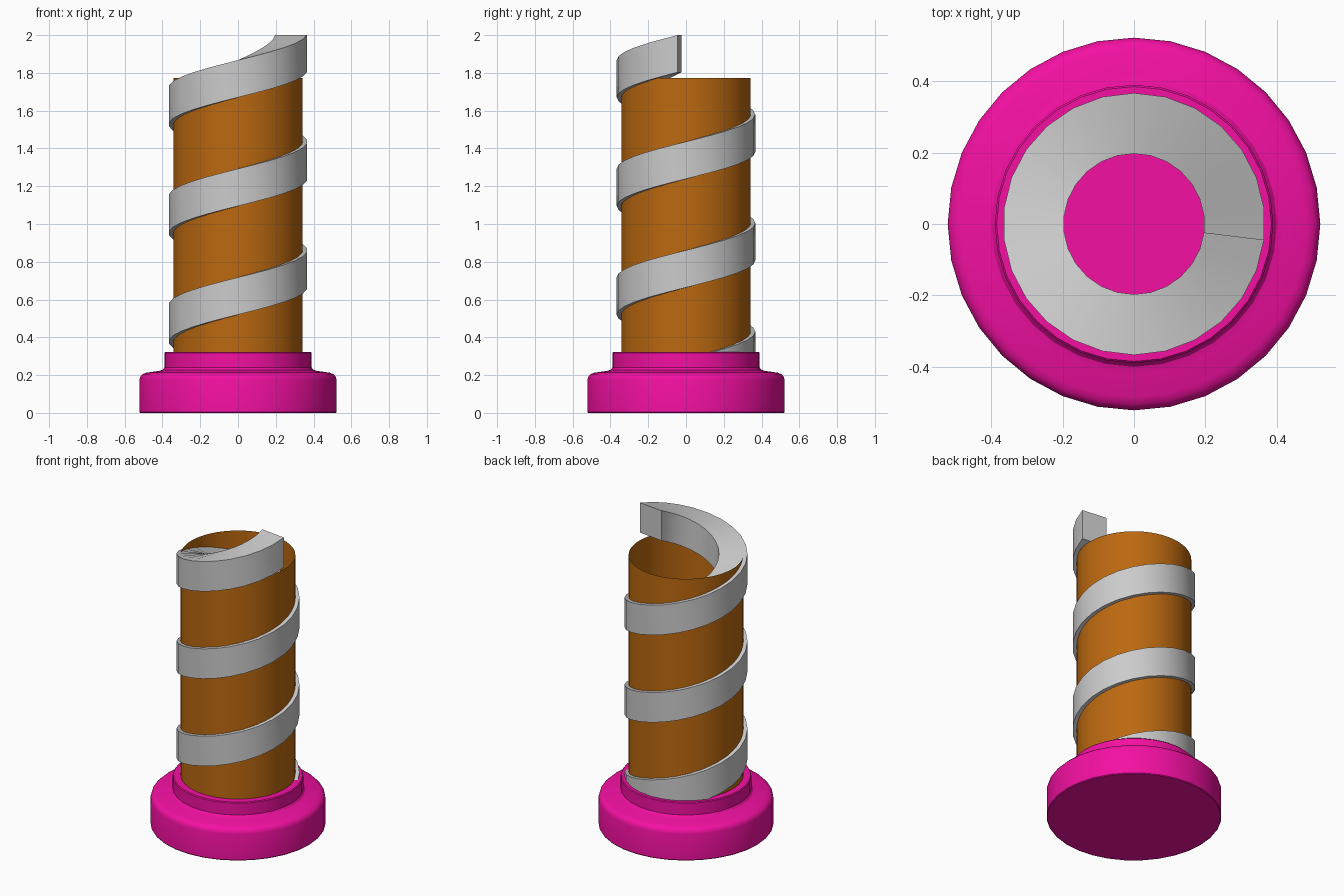
import bpy, bmesh
from math import sin, cos, pi, radians

if "Cube" in bpy.data.objects:
    bpy.data.objects.remove(bpy.data.objects["Cube"])


def material(name, rgb):
    m = bpy.data.materials.new(name)
    m.diffuse_color = (*rgb, 1)
    m.use_nodes = True
    m.node_tree.nodes["Principled BSDF"].inputs["Base Color"].default_value = m.diffuse_color
    return m


def sweep(name, section, steps, per_turn, start=0.0, pitch=0.0, closed_section=False, mat=None):
    """Turn (r, z) points round the z axis, rising by pitch each turn."""
    full_circle = pitch == 0
    bm = bmesh.new()
    rings = []
    for i in range(steps if full_circle else steps + 1):
        a = start + 2 * pi * i / per_turn
        rise = pitch * i / per_turn
        rings.append([bm.verts.new((r * cos(a), r * sin(a), z + rise)) for r, z in section])
    n = len(section)
    for i in range(steps):
        p, q = rings[i], rings[(i + 1) % len(rings)]
        for j in range(n if closed_section else n - 1):
            k = (j + 1) % n
            bm.faces.new((p[j], q[j], q[k], p[k]))
    if not full_circle:                       # close the two cut ends
        bm.faces.new(rings[0])
        bm.faces.new(rings[-1])
    elif name == "base":                      # flat bottom and top discs
        bm.faces.new([r[0] for r in rings])
        bm.faces.new([r[-1] for r in rings])
    bmesh.ops.recalc_face_normals(bm, faces=bm.faces)
    me = bpy.data.meshes.new(name)
    bm.to_mesh(me)
    bm.free()
    ob = bpy.data.objects.new(name, me)
    bpy.context.collection.objects.link(ob)
    if mat:
        me.materials.append(mat)
    bpy.ops.object.select_all(action='DESELECT')
    ob.select_set(True)
    bpy.context.view_layer.objects.active = ob
    bpy.ops.object.shade_smooth_by_angle(angle=radians(30))
    return ob


# stepped base with a rounded shoulder and a collar
base_profile = [(0.518, 0), (0.522, 0.005), (0.522, 0.175), (0.517, 0.193), (0.505, 0.205),
                (0.485, 0.213), (0.42, 0.222), (0.40, 0.228), (0.39, 0.24),
                (0.39, 0.318), (0.385, 0.323)]
sweep("base", base_profile, 32, 32, mat=material("magenta", (0.9, 0.005, 0.36)))

# open thin-walled tube
sweep("tube", [(0.342, 0.30), (0.342, 1.772)], 64, 64,
      mat=material("brown", (0.5, 0.14, 0.005)))

# spiral band: three turns, its lower end buried in the base
PER_TURN, TURNS, PITCH, HEIGHT = 26, 3, 0.575, 0.197
low = 2.0 - HEIGHT - TURNS * PITCH
band = [(0.197, low), (0.367, low), (0.367, low + HEIGHT), (0.197, low + HEIGHT)]
sweep("spiral_band", band, PER_TURN * TURNS, PER_TURN, start=-pi / PER_TURN,
      pitch=PITCH, closed_section=True)
